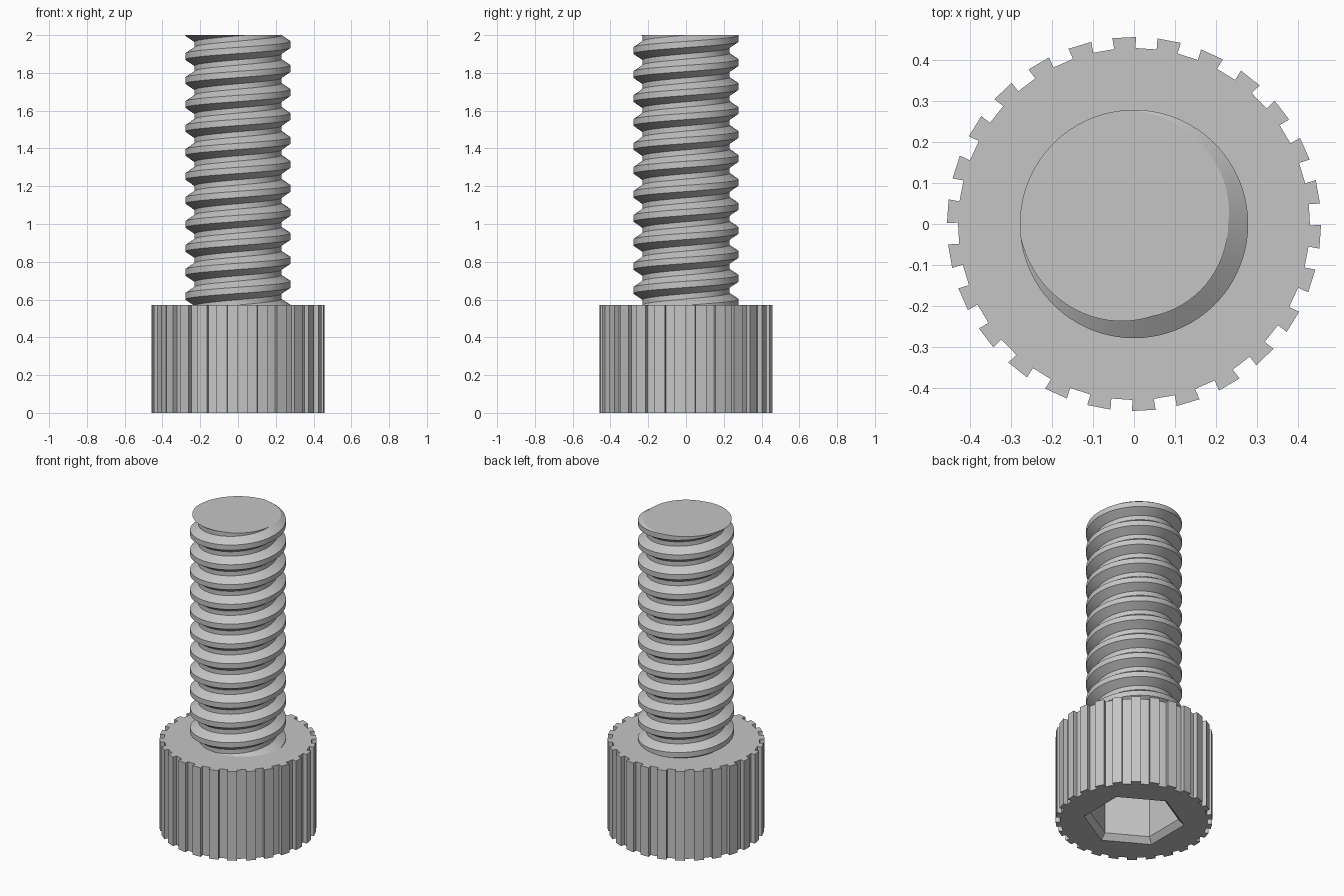
import bpy, bmesh
from math import cos, sin, radians, tau

cube = bpy.data.objects.get("Cube")
if cube:
    bpy.data.objects.remove(cube, do_unlink=True)

# One steel grey for the whole screw
steel = bpy.data.materials.new("steel_grey")
steel.use_nodes = True
steel.diffuse_color = (0.56, 0.56, 0.56, 1)
steel.node_tree.nodes["Principled BSDF"].inputs["Base Color"].default_value = (0.56, 0.56, 0.56, 1)

HEAD_TOP, TOP = 0.572, 2.0


def finish(bm, name):
    bmesh.ops.recalc_face_normals(bm, faces=bm.faces)
    mesh = bpy.data.meshes.new(name)
    bm.to_mesh(mesh)
    bm.free()
    mesh.materials.append(steel)
    obj = bpy.data.objects.new(name, mesh)
    bpy.context.collection.objects.link(obj)
    return obj


def ring(bm, points, z):
    return [bm.verts.new((r * cos(a), r * sin(a), z)) for r, a in points]


def bridge(bm, low, high):
    n = len(low)
    for i in range(n):
        j = (i + 1) % n
        bm.faces.new((low[i], low[j], high[j], high[i]))


def loop_edges(bm, verts):
    return [bm.edges.get((a, b)) for a, b in zip(verts, verts[1:] + verts[:1])]


# Knurled head with a chamfered hexagon socket in its underside
TEETH = 26
outline = []
for i in range(TEETH):
    mid = radians(93) + i * tau / TEETH
    for r, offset in ((0.43, -3.45), (0.457, -3.65), (0.457, 3.65), (0.43, 3.45)):
        outline.append((r, mid + radians(offset)))


def hexagon(r):
    return [(r, radians(30) + i * tau / 6) for i in range(6)]


bm = bmesh.new()
bottom, top = ring(bm, outline, 0), ring(bm, outline, HEAD_TOP)
bridge(bm, bottom, top)
bm.faces.new(top)
mouth = ring(bm, hexagon(0.295), 0)
throat = ring(bm, hexagon(0.262), 0.035)
floor = ring(bm, hexagon(0.262), 0.29)
bridge(bm, mouth, throat)
bridge(bm, throat, floor)
bm.faces.new(floor)
bmesh.ops.triangle_fill(bm, use_beauty=True,
                        edges=loop_edges(bm, bottom) + loop_edges(bm, mouth))
finish(bm, "knurled_head")

# Threaded shank: a trapezoid thread wound as a right-hand helix, cut flat at both ends
PITCH, CREST, ROOT, STEPS = 0.127, 0.279, 0.23, 72
profile = [(0.0, ROOT), (0.26, CREST), (0.52, CREST), (0.78, ROOT)]
turns = int((TOP - HEAD_TOP) / PITCH) + 4
bm = bmesh.new()
columns = []
for s in range(STEPS + 1):
    a = tau * s / STEPS
    columns.append([bm.verts.new((r * cos(a), r * sin(a),
                                  TOP + PITCH * (2 - n - u + s / STEPS)))
                    for n in range(turns) for u, r in profile])
for left, right in zip(columns, columns[1:]):
    for k in range(len(left) - 1):
        bm.faces.new((left[k], left[k + 1], right[k + 1], right[k]))
bmesh.ops.remove_doubles(bm, verts=bm.verts, dist=0.0001)
for z, direction in ((TOP, 1), (HEAD_TOP - 0.01, -1)):
    bmesh.ops.bisect_plane(bm, geom=bm.verts[:] + bm.edges[:] + bm.faces[:], dist=0.00001,
                           plane_co=(0, 0, z), plane_no=(0, 0, direction), clear_outer=True)
    rim = [e for e in bm.edges if e.is_boundary
           and all(abs(v.co.z - z) < 0.0005 for v in e.verts)]
    bmesh.ops.edgeloop_fill(bm, edges=rim)
shank = finish(bm, "threaded_shank")

bpy.ops.object.select_all(action='DESELECT')
shank.select_set(True)
bpy.context.view_layer.objects.active = shank
bpy.ops.object.shade_smooth_by_angle(angle=radians(25))
